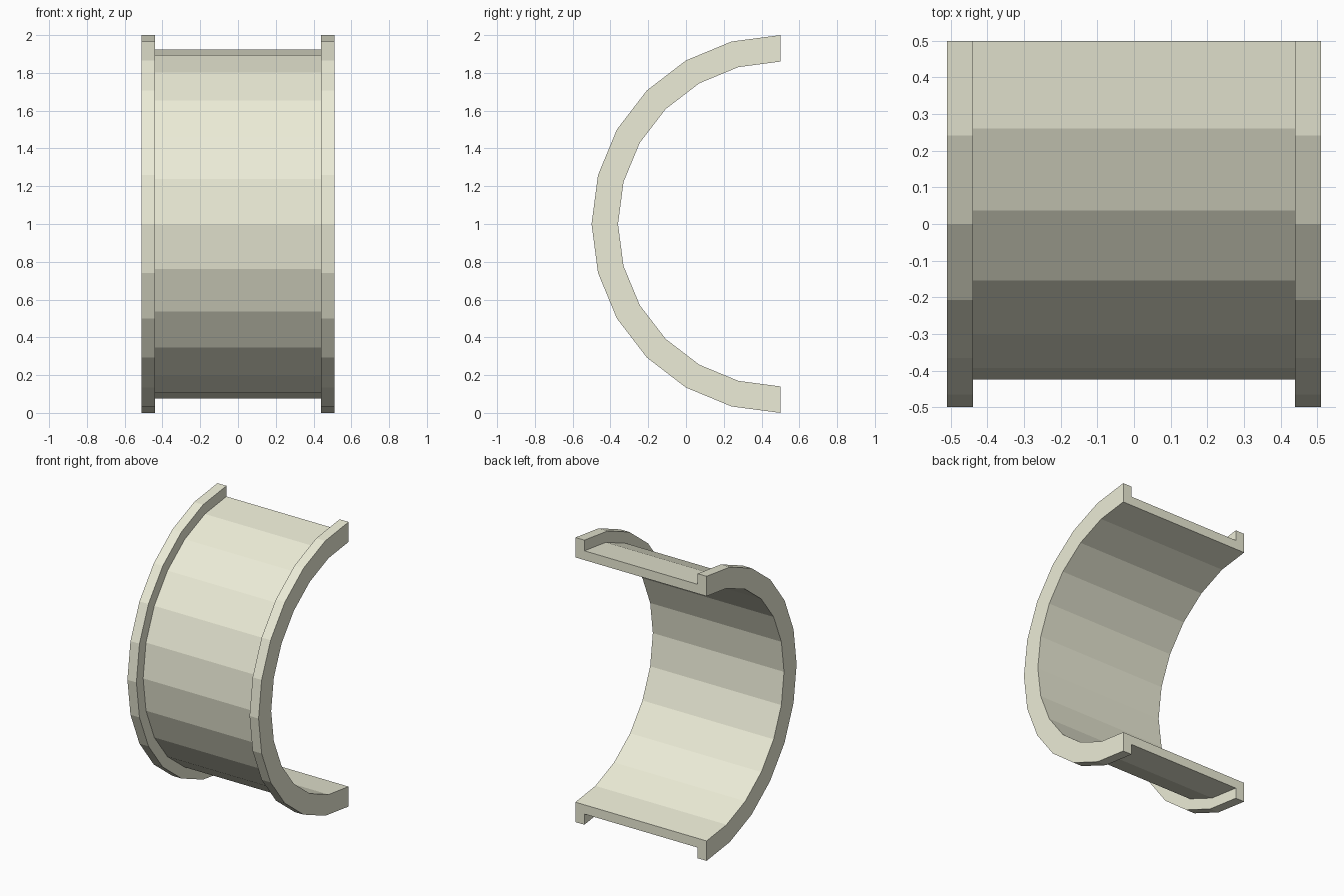
import bpy, bmesh, math

if "Cube" in bpy.data.objects:
    bpy.data.objects.remove(bpy.data.objects["Cube"])

SEGMENTS = 12            # flat facets around the half circle
CENTRE_Y, CENTRE_Z = 0.5, 1.0
R_IN, R_BAND, R_FLANGE = 0.86, 0.925, 1.0
X_BAND, X_FLANGE = 0.44, 0.51

# Channel cross-section as (x, radius): band with a raised flange on each edge
half = [(X_FLANGE, R_IN), (X_FLANGE, R_FLANGE), (X_BAND, R_FLANGE), (X_BAND, R_BAND)]
profile = half + [(-x, r) for x, r in reversed(half)]

bm = bmesh.new()

# Sweep the cross-section round the half circle, from top to bottom
rings = []
for i in range(SEGMENTS + 1):
    a = math.pi * i / SEGMENTS
    rings.append([bm.verts.new((x, CENTRE_Y - r * math.sin(a), CENTRE_Z + r * math.cos(a)))
                  for x, r in profile])
n = len(profile)
for a, b in zip(rings, rings[1:]):
    for j in range(n):
        k = (j + 1) % n
        bm.faces.new((a[j], a[k], b[k], b[j]))

# Close the two cut ends
bm.faces.new(rings[0])
bm.faces.new(rings[-1][::-1])
bmesh.ops.recalc_face_normals(bm, faces=bm.faces)

mesh = bpy.data.meshes.new("flanged_half_shell")
bm.to_mesh(mesh)
bm.free()
shell = bpy.data.objects.new("flanged_half_shell", mesh)
bpy.context.collection.objects.link(shell)

# Pale cream finish
mat = bpy.data.materials.new("cream")
mat.diffuse_color = (0.84, 0.84, 0.68, 1)
mat.use_nodes = True
mat.node_tree.nodes["Principled BSDF"].inputs["Base Color"].default_value = mat.diffuse_color
mesh.materials.append(mat)
